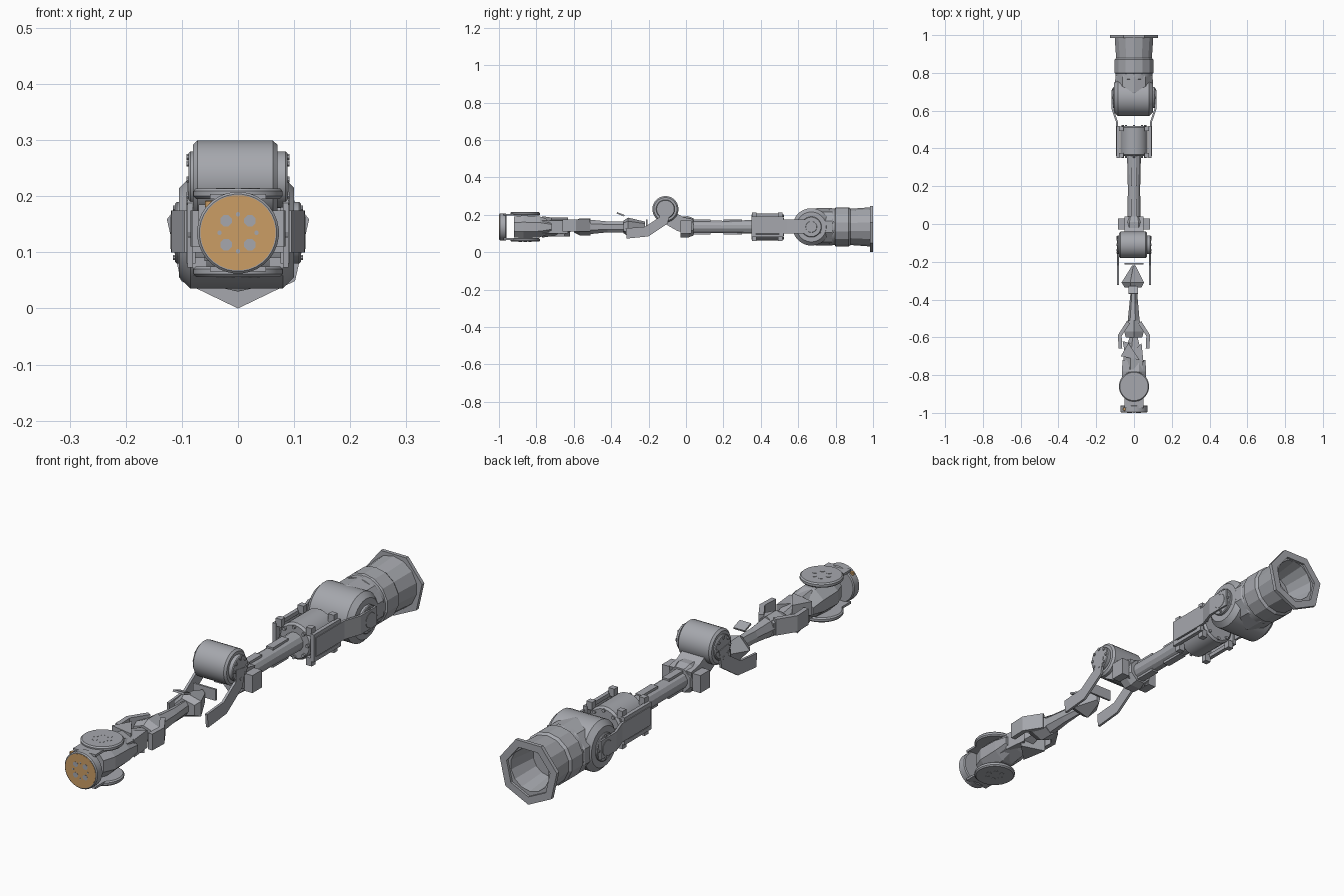
import bpy, bmesh
from math import sin, cos, pi
from mathutils import Vector

cube = bpy.data.objects.get("Cube")
if cube:
    bpy.data.objects.remove(cube)


def material(name, *rgb):
    made = bpy.data.materials.new(name)
    made.use_nodes = True
    made.diffuse_color = (*rgb, 1)
    shader = made.node_tree.nodes["Principled BSDF"]
    shader.inputs["Base Color"].default_value = (*rgb, 1)
    return made


GREY = material("metal grey", .38, .39, .42)
ORANGE = material("copper orange", .6, .34, .13)
MIDDLE = Vector((0, .135))          # long axis of the arm, as x and z
SHOULDER = Vector((.67, .135))      # joint centres, as y and z
ELBOW = Vector((-.11, .23))
WRIST = Vector((0, -.86))           # as x and y
THIN = .001


def place(axis, u, v, along):
    return Vector({"x": (along, u, v), "y": (u, along, v), "z": (u, v, along)}[axis])


def finish(name, bm, loops, closed, colour=GREY, smooth=False):
    """Join the loops into a skin, cap the ends unless closed, and make the object."""
    following = loops[1:] + loops[:1] if closed else loops[1:]
    for first, second in zip(loops, following):
        for i in range(len(first)):
            j = i - 1
            bm.faces.new((first[j], first[i], second[i], second[j]))
    if not closed:
        bm.faces.new(loops[0])
        bm.faces.new(loops[-1])
    bmesh.ops.recalc_face_normals(bm, faces=bm.faces)
    mesh = bpy.data.meshes.new(name)
    bm.to_mesh(mesh)
    bm.free()
    mesh.materials.append(colour)
    part = bpy.data.objects.new(name, mesh)
    bpy.context.collection.objects.link(part)
    if smooth:
        bpy.ops.object.select_all(action="DESELECT")
        part.select_set(True)
        bpy.context.view_layer.objects.active = part
        bpy.ops.object.shade_smooth_by_angle(angle=pi / 6)


def loft(name, axis, centre, sections, sides=8, colour=GREY, smooth=False):
    """Elliptical sections: position along the axis, radius, optional second radius."""
    bm = bmesh.new()
    loops = []
    for along, wide, *tall in sections:
        high = tall[0] if tall else wide
        angles = [2 * pi * (i + .5) / sides for i in range(sides)]
        loops.append([bm.verts.new(place(axis, centre[0] + wide * cos(angle),
                                         centre[1] + high * sin(angle), along))
                      for angle in angles])
    finish(name, bm, loops, False, colour, smooth)


def drum(name, axis, centre, radius, start, end, rim=.008, sides=32, colour=GREY):
    """Round cylinder with chamfered rims."""
    inward = rim if end > start else -rim
    loft(name, axis, centre, [(start, radius - rim), (start + inward, radius),
                              (end - inward, radius), (end, radius - rim)],
         sides, colour, smooth=True)


def bolts(name, axis, centre, ring, radius, start, end, count=8, turn=0):
    for i in range(count):
        angle = 2 * pi * (i + turn) / count
        offset = Vector((cos(angle), sin(angle))) * ring
        loft(name, axis, centre + offset, [(start, radius), (end, radius)])


def plate(name, axis, outline, start, end, window=0):
    """Extruded outline; window is the scale of an inner opening."""
    bm = bmesh.new()
    points = [Vector(p) for p in outline]
    centre = sum(points, Vector((0, 0))) / len(points)

    def loop(along, scale=1):
        return [bm.verts.new(place(axis, *centre.lerp(p, scale), along)) for p in points]
    loops = [loop(start), loop(end)]
    if window:
        loops += [loop(end, window), loop(start, window)]
    finish(name, bm, loops, bool(window))


def ribbon(name, axis, path, width, start, end):
    """Extruded strip of even width along a path."""
    points = [Vector(p) for p in path]
    left, right = [], []
    for i, point in enumerate(points):
        before, after = points[max(i - 1, 0)], points[min(i + 1, len(points) - 1)]
        side = (after - before).normalized().orthogonal() * width / 2
        left.append(point + side)
        right.append(point - side)
    plate(name, axis, left + right[::-1], start, end)


def block(name, x, y, z, window=0):
    """Box from three ranges, with an optional opening through its sides."""
    (front, back), (low, high) = y, z
    outline = [(front, low), (back, low), (back, high), (front, high)]
    plate(name, "x", outline, *x, window)


def around(middle, half):
    return middle - half, middle + half


# Base: seven-sided mounting flange and hollow housing
spokes = [2 * pi * i / 7 - pi / 2 for i in range(7)]
plate("base_flange", "y", [(.13 * cos(a), .13 + .13 * sin(a)) for a in spokes],
      .985, 1, window=.76)
loft("base_housing", "y", MIDDLE,
     [(.87, .07), (.99, .085), (.99, .105), (.88, .097), (.87, .105), (.8, .105), (.79, .09)], 14)
drum("base_collar", "y", MIDDLE, .098, .76, .82)

# Shoulder: cross barrel and rear body
drum("shoulder_barrel", "x", SHOULDER, .1, -.105, .1, rim=.02)
loft("shoulder_body", "y", MIDDLE, [(.64, .09, .085), (.7, .106, .1), (.78, .104, .1), (.8, .09)], 10)

# Upper link: motor housing and ribbed tube
drum("link_housing", "y", MIDDLE, .073, .36, .52)
bolts("housing_bolt", "y", MIDDLE, .06, .007, .35, .525)
loft("upper_tube", "y", MIDDLE, [(0, .035), (.2, .034), (.36, .038)], 12)
for middle in (.08, .25):
    block("tube_rib", around(0, .015), around(middle, .05), around(MIDDLE.y, .04))

# Elbow: clevis block, wedge and cross motor
loft("elbow_block", "y", MIDDLE, [(-.03, .06), (.01, .062), (.04, .05)])
ribbon("elbow_wedge", "x", [(.03, .137), (-.03, .15), (-.1, .19)], .08, -.05, .05)
drum("elbow_motor", "x", ELBOW, .07, -.08, .07)

# Forearm: faceted pointed shell, thin cover, tapered tube and fork
loft("forearm_shell", "y", MIDDLE, [(-.335, .05, .035), (-.31, .066, .052), (-.22, .01, .03)], 5)
block("forearm_cover", around(0, .05), around(-.21, .004), (.13, .175))
ribbon("forearm_fin", "x", [(-.37, .21), (-.33, .195)], .008, -.03, .02)
loft("forearm_tube", "y", MIDDLE, [(-.52, .034, .04), (-.42, .024, .03), (-.33, .015, .03)], 7)
loft("forearm_fork", "y", MIDDLE, [(-.6, .05, .03), (-.57, .06, .045), (-.51, .035, .045)], 6)

# Paired parts on both sides of the arm
for s in (-1, 1):
    drum("shoulder_hub", "x", SHOULDER, .055, s * .09, s * .112, rim=.003)
    drum("shoulder_hub_cap", "x", SHOULDER, .032, s * .11, s * .12, rim=.003)
    bolts("shoulder_bolt", "x", SHOULDER, .044, .005, s * .11, s * .116)
    arm_path = [(s * .114, .71), (s * .114, .61), (s * .09, .54), (s * .09, .36)]
    ribbon("shoulder_arm", "z", arm_path, .01, .1, .175)
    block("housing_frame", (s * .076, s * .092), (.35, .52), around(MIDDLE.y, .055), window=.72)
    for middle in (.365, .505):
        for height in (-.06, .06):
            block("frame_tab", (s * .055, s * .08), around(middle, .012),
                  around(MIDDLE.y + height, .016))
    drum("elbow_cap", "x", ELBOW, .05, s * .06, s * .088, rim=.003)
    bolts("elbow_bolt", "x", ELBOW, .04, .006, s * .08, s * .092)
    ribbon("elbow_side_plate", "x", [ELBOW, (-.12, .17), (-.21, .11), (-.32, .1)],
           .055, s * .08, s * .09)
    block("elbow_lug", (s * .05, s * .085), around(0, .03), around(MIDDLE.y, .035))
    ribbon("fork_prong", "z", [(s * .03, -.52), (s * .075, -.59), (s * .072, -.66)],
           .02, .11, .175)

# Wrist: splintered knuckle shards and faceted body
plate("left_shard", "z", [(.04, -.63), (.05, -.73), (-.02, -.69)], .1, .17)
plate("right_shard", "z", [(-.07, -.7), (-.03, -.63), (.03, -.72)], .13, .185)
plate("lower_shard", "z", [(-.06, -.62), (.04, -.65), (-.04, -.73)], .085, .15)
loft("wrist_knuckle", "y", MIDDLE, [(-.77, .06), (-.7, .055, .05), (-.59, .02)], 5)
loft("wrist_body", "y", MIDDLE,
     [(-.92, .05, .06), (-.87, .07, .066), (-.78, .07, .06), (-.72, .065, .035)])
for s in (-1, 1):
    inner, outer = MIDDLE.y + s * .06, MIDDLE.y + s * .079
    drum("wrist_disc", "z", WRIST, .08, inner, outer, rim=.005)
    bolts("wrist_disc_bolt", "z", WRIST, .03, .01, inner, outer + s * THIN, count=6)
    block("wrist_yoke", around(0, .05), (-.975, WRIST.y), sorted((inner, outer - s * .01)))

# Tool flange with copper face
drum("tool_flange", "y", MIDDLE, .073, -1 + 2 * THIN, -.96, rim=.004)
drum("tool_face", "y", MIDDLE, .067, -1 + THIN, -.99, rim=0, colour=ORANGE)
bolts("tool_hole", "y", MIDDLE, .03, .011, -1, -.99, count=4, turn=.5)
bolts("tool_pin", "y", MIDDLE, .033, .004, -1, -.99, count=4)
drum("side_plug", "z", (-.05, -.98), .009, .18, .192, rim=THIN, colour=ORANGE)
